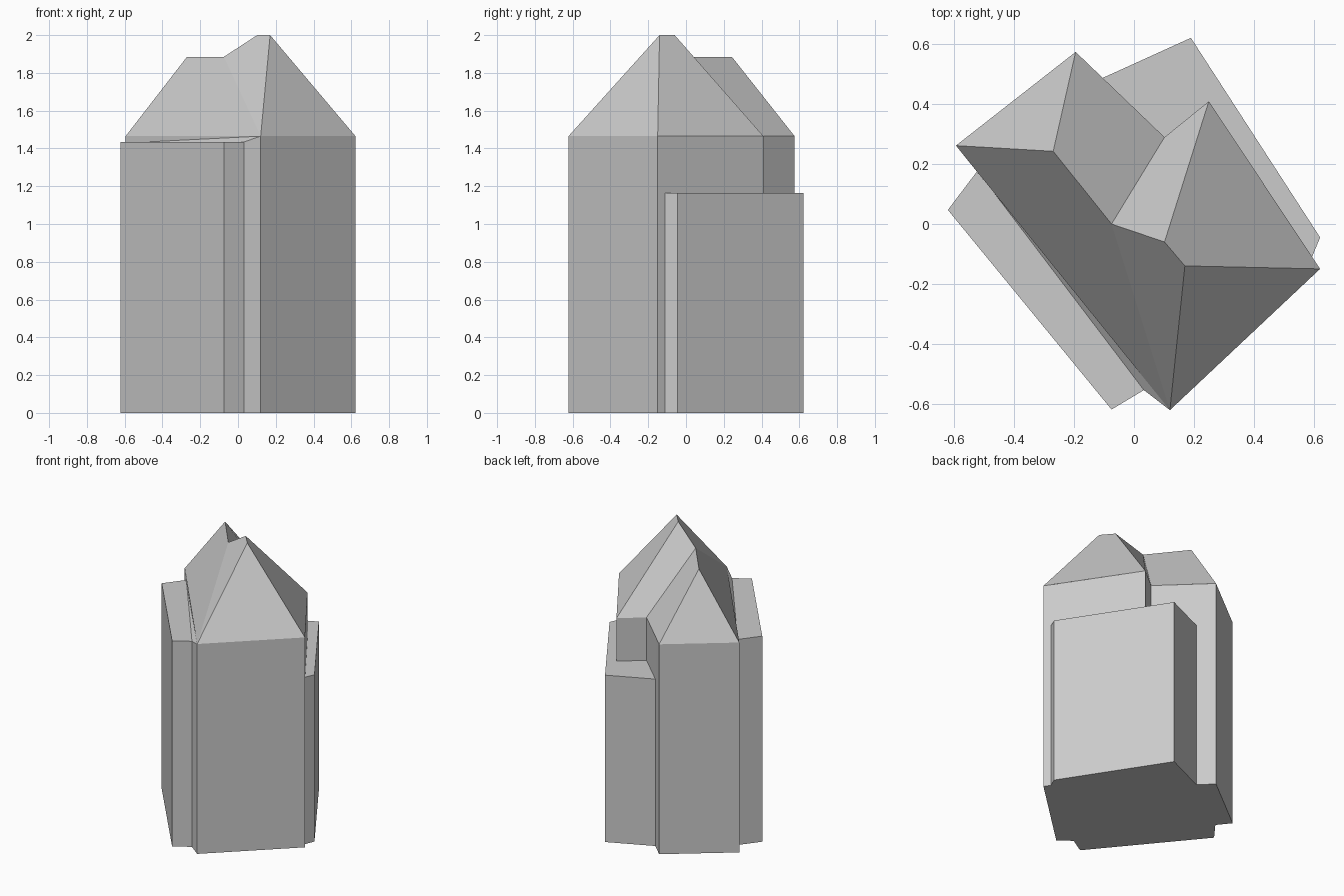
import bpy

if "Cube" in bpy.data.objects:
    bpy.data.objects.remove(bpy.data.objects["Cube"])

# Plan corners of the main block (counter-clockwise)
A, B, C = (-0.595, 0.262), (0.12, -0.622), (0.622, -0.15)
D, E, F = (0.25, 0.41), (0.102, 0.29), (-0.195, 0.575)
# Front-left annex corners; T and S lie on the main wall
T, G, H, I, S = (-0.525, 0.175), (-0.622, 0.047), (-0.075, -0.62), (0.033, -0.555), (-0.475, 0.114)
# Rear annex corners; M and J lie on the main walls
M, L, K, J = (0.595, -0.11), (0.622, -0.045), (0.19, 0.622), (-0.105, 0.488)
# Ridge points
P1, P2 = (-0.27, 0.243, 1.885), (-0.075, 0.0, 1.885)
P3, P4 = (0.102, -0.06, 2.0), (0.17, -0.14, 2.0)
EAVE, FRONT_TOP, REAR_TOP = 1.465, 1.435, 1.165


def at(p, z):
    return (p[0], p[1], z)


def flat(points, z):
    return [at(p, z) for p in points]


def wall(p, q, z0, z1):
    return [at(p, z0), at(q, z0), at(q, z1), at(p, z1)]


def walls(path, z0, z1):
    return [wall(p, q, z0, z1) for p, q in zip(path, path[1:])]


def make(name, faces):
    verts, index = [], {}
    polys = []
    for face in faces:
        for v in face:
            if v not in index:
                index[v] = len(verts)
                verts.append(v)
        polys.append([index[v] for v in face])
    mesh = bpy.data.meshes.new(name)
    mesh.from_pydata(verts, [], polys)
    mesh.update()
    bpy.context.collection.objects.link(bpy.data.objects.new(name, mesh))


# Main walls, open where the annexes join
make("main_walls",
     walls([A, T], 0, EAVE) + walls([T, S], FRONT_TOP, EAVE)
     + [[at(S, FRONT_TOP), at(B, EAVE), at(S, EAVE)]]
     + walls([B, C, M], 0, EAVE) + walls([M, D, E, J], REAR_TOP, EAVE)
     + walls([J, F, A], 0, EAVE))

# Hipped roof with stepped ridge
a, b, c, d, e, f = flat([A, B, C, D, E, F], EAVE)
make("hipped_roof", [[a, b, P2, P1], [b, P4, P3, P2], [b, c, P4],
                     [c, d, P3, P4], [d, e, P2, P3], [e, f, P1, P2], [f, a, P1]])

# Front annex, with the narrow sloping wedge beside the main wall
make("front_annex", walls([T, G, H, I], 0, FRONT_TOP)
     + [flat([T, G, H, I, S], FRONT_TOP),
        [at(S, FRONT_TOP), at(I, FRONT_TOP), b],
        [at(I, 0), at(B, 0), b, at(I, FRONT_TOP)]])

# Rear annex
make("rear_annex", walls([M, L, K, J], 0, REAR_TOP)
     + [flat([M, L, K, J, E, D], REAR_TOP)])

# Underside
make("base", [flat([A, T, G, H, I, B, C, M, L, K, J, F][::-1], 0)])
